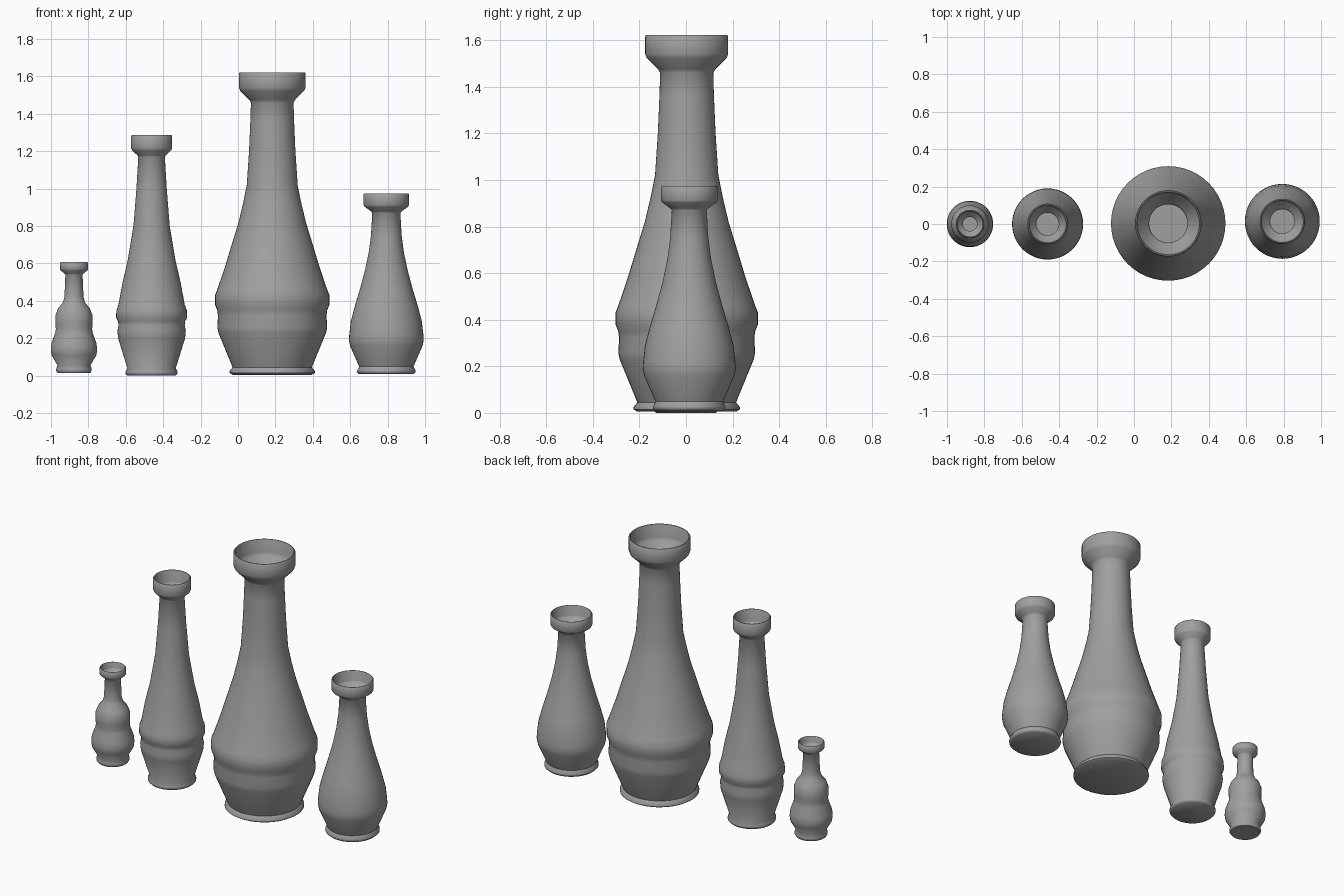
import bpy
import bmesh
import math

SEGMENTS = 48

default_cube = bpy.data.objects.get("Cube")
if default_cube:
    bpy.data.objects.remove(default_cube, do_unlink=True)

# Single clay colour
clay = bpy.data.materials.new("grey clay")
clay.use_nodes = True
colour = (0.35, 0.35, 0.35, 1)
clay.diffuse_color = colour
clay.node_tree.nodes["Principled BSDF"].inputs["Base Color"].default_value = colour


def foot_profile(radius, bottom):
    """Flat base with a thin rounded ring around it."""
    return [
        (radius * 0.93, bottom),
        (radius, bottom + 0.01),
        (radius, bottom + 0.02),
        (radius * 0.93, bottom + 0.04),
    ]


def cup_profile(neck_radius, neck_height, lip_radius, lip_height, top):
    """Flared cup on top of the neck, with softened corners."""
    rise = lip_height - neck_height
    spread = lip_radius - neck_radius
    return [
        (neck_radius, neck_height),
        (neck_radius + spread * 0.15, neck_height + rise * 0.2),
        (neck_radius + spread * 0.9, neck_height + rise * 0.8),
        (lip_radius, lip_height),
        (lip_radius, top - 0.005),
        (lip_radius - 0.004, top),
    ]


def inner_profile(outer, wall):
    """Inside wall following the outside, ending in a flat floor."""
    top = outer[-1][1]
    floor = outer[0][1] + wall * 2
    inside = [(radius - wall, height) for radius, height in outer[:-2]
              if height > floor]
    inside.reverse()
    lip = outer[-2][0] - wall
    return [(lip + 0.003, top), (lip, top - 0.005)] + inside + [
        (inside[-1][0], floor), (0, floor)]


def make_vase(name, centre, foot, body, cup, wall):
    outer = foot_profile(*foot) + body + cup_profile(*cup)
    profile = [(0, foot[1])] + outer + inner_profile(outer, wall)

    # Turn the closed wall profile around the vertical axis
    bm = bmesh.new()
    verts = [bm.verts.new((radius, 0, height)) for radius, height in profile]
    edges = [bm.edges.new(pair) for pair in zip(verts, verts[1:])]
    bmesh.ops.spin(bm, geom=verts + edges, cent=(0, 0, 0), axis=(0, 0, 1),
                   angle=math.tau, steps=SEGMENTS, use_merge=False)
    bmesh.ops.remove_doubles(bm, verts=bm.verts[:], dist=0.0002)
    bmesh.ops.recalc_face_normals(bm, faces=bm.faces[:])
    mesh = bpy.data.meshes.new(name)
    bm.to_mesh(mesh)
    bm.free()

    vase = bpy.data.objects.new(name, mesh)
    vase.location = (centre[0], centre[1], 0)
    mesh.materials.append(clay)
    bpy.context.collection.objects.link(vase)

    bpy.ops.object.select_all(action="DESELECT")
    vase.select_set(True)
    bpy.context.view_layer.objects.active = vase
    bpy.ops.object.shade_smooth_by_angle(angle=math.radians(50))
    return vase


# Small double-bulb bottle
make_vase(
    "small_gourd_vase", centre=(-0.877, 0),
    foot=(0.095, 0.015),
    body=[(0.12, 0.11), (0.124, 0.14), (0.12, 0.175), (0.1, 0.23),
          (0.097, 0.25), (0.1, 0.28), (0.1, 0.32), (0.085, 0.36),
          (0.06, 0.39), (0.051, 0.42)],
    cup=(0.046, 0.54, 0.076, 0.57, 0.608), wall=0.008)

# Tall slim vase with a raised shoulder band
make_vase(
    "tall_slim_vase", centre=(-0.462, 0),
    foot=(0.139, 0),
    body=[(0.179, 0.2), (0.183, 0.24), (0.177, 0.27), (0.179, 0.29),
          (0.19, 0.31), (0.188, 0.35), (0.177, 0.38), (0.155, 0.5),
          (0.127, 0.62), (0.097, 0.8), (0.081, 1)],
    cup=(0.071, 1.17, 0.109, 1.215, 1.287), wall=0.011)

# Largest vase with a raised shoulder band
make_vase(
    "large_vase", centre=(0.183, 0.003),
    foot=(0.228, 0.005),
    body=[(0.288, 0.23), (0.294, 0.26), (0.29, 0.32), (0.294, 0.35),
          (0.306, 0.38), (0.306, 0.43), (0.294, 0.46), (0.25, 0.59),
          (0.217, 0.7), (0.18, 0.82), (0.154, 0.93), (0.136, 1.02),
          (0.124, 1.2), (0.117, 1.36)],
    cup=(0.114, 1.46, 0.178, 1.54, 1.622), wall=0.012)

# Plain pear-shaped vase
make_vase(
    "pear_vase", centre=(0.793, 0.014),
    foot=(0.156, 0.008),
    body=[(0.194, 0.16), (0.2, 0.19), (0.198, 0.22), (0.19, 0.29),
          (0.169, 0.37), (0.142, 0.46), (0.115, 0.56), (0.094, 0.66),
          (0.082, 0.75)],
    cup=(0.075, 0.87, 0.121, 0.912, 0.975), wall=0.01)
